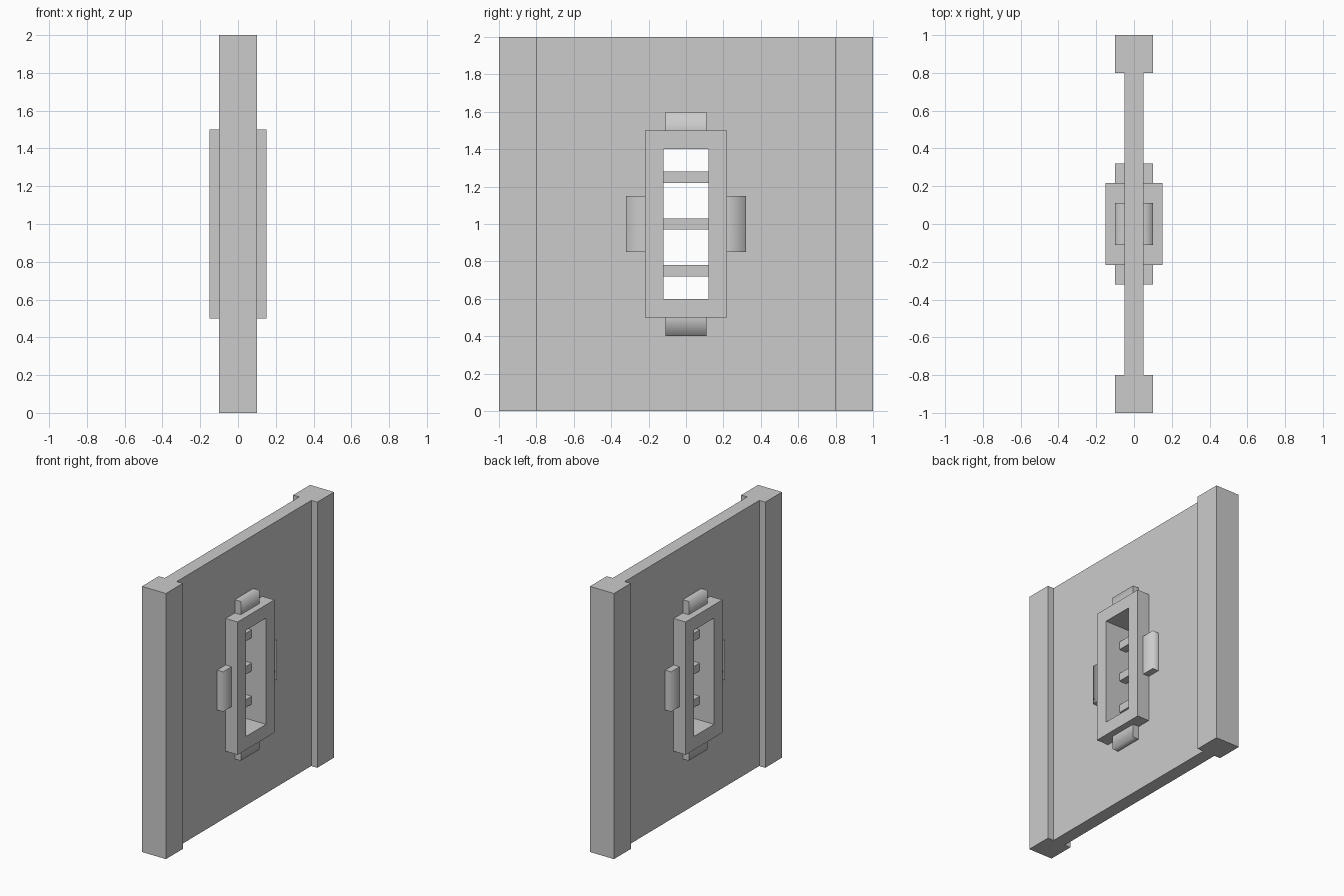
import bpy
import bmesh

if "Cube" in bpy.data.objects:
    bpy.data.objects.remove(bpy.data.objects["Cube"])

CENTRE = 1.0  # window centre height, all objects have their origin here


def finish(name, bm, mirror=""):
    """Turn a bmesh into an object, mirrored across the given axes."""
    bmesh.ops.recalc_face_normals(bm, faces=bm.faces[:])
    mesh = bpy.data.meshes.new(name)
    bm.to_mesh(mesh)
    bm.free()
    obj = bpy.data.objects.new(name, mesh)
    obj.location.z = CENTRE
    bpy.context.collection.objects.link(obj)
    if mirror:
        mod = obj.modifiers.new("mirror", "MIRROR")
        mod.use_axis = [a in mirror for a in "xyz"]
        mod.use_mirror_merge = False
    return obj


def box_bm(xs, ys, zs):
    bm = bmesh.new()
    bmesh.ops.create_cube(bm, size=1)
    for v in bm.verts:
        for i, (lo, hi) in enumerate((xs, ys, zs)):
            v.co[i] = hi if v.co[i] > 0 else lo
    return bm


def rect_ring(name, depth, outer, inner):
    """Rectangular slab with a rectangular hole; sizes are half y and half z."""
    bm = bmesh.new()
    corners = ((-1, -1), (1, -1), (1, 1), (-1, 1))
    loops = [[bm.verts.new((x, a * hy, b * hz)) for a, b in corners]
             for x, (hy, hz) in ((-depth, outer), (depth, outer),
                                 (depth, inner), (-depth, inner))]
    for k in range(4):
        a, b = loops[k], loops[(k + 1) % 4]
        for i in range(4):
            j = (i + 1) % 4
            bm.faces.new((a[i], a[j], b[j], b[i]))
    return finish(name, bm)


def trim_block(name, ys, zs, axis, mirror):
    """Block on the wall whose outer front edge is shaded smooth."""
    bm = box_bm((0.05, 0.1), ys, zs)
    limit = (ys, zs)[axis - 1][1]
    for f in bm.faces:
        f.smooth = True
    for e in bm.edges:
        e.smooth = all(abs(v.co.x - 0.1) < 1e-4 and
                       abs(v.co[axis] - limit) < 1e-4 for v in e.verts)
    return finish(name, bm, mirror)


# Wall panel and its two end pillars
rect_ring("wall_panel", 0.05, (0.8, 1.0), (0.218, 0.5))
finish("end_pillars", box_bm((-0.1, 0.1), (0.8, 1.0), (-1, 1)), "y")

# Window frame
rect_ring("window_frame", 0.15, (0.218, 0.5), (0.12, 0.4))

# Horizontal window bars
for n, z in enumerate((-0.25, 0.0, 0.25)):
    finish(f"window_bar_{n + 1}",
           box_bm((-0.03, 0.03), (-0.12, 0.12), (z - 0.03, z + 0.03)))

# Trim blocks around the frame, on both wall faces
trim_block("top_bottom_trim", (-0.11, 0.11), (0.5, 0.6), 2, "xz")
trim_block("side_trim", (0.218, 0.32), (-0.15, 0.15), 1, "xy")
